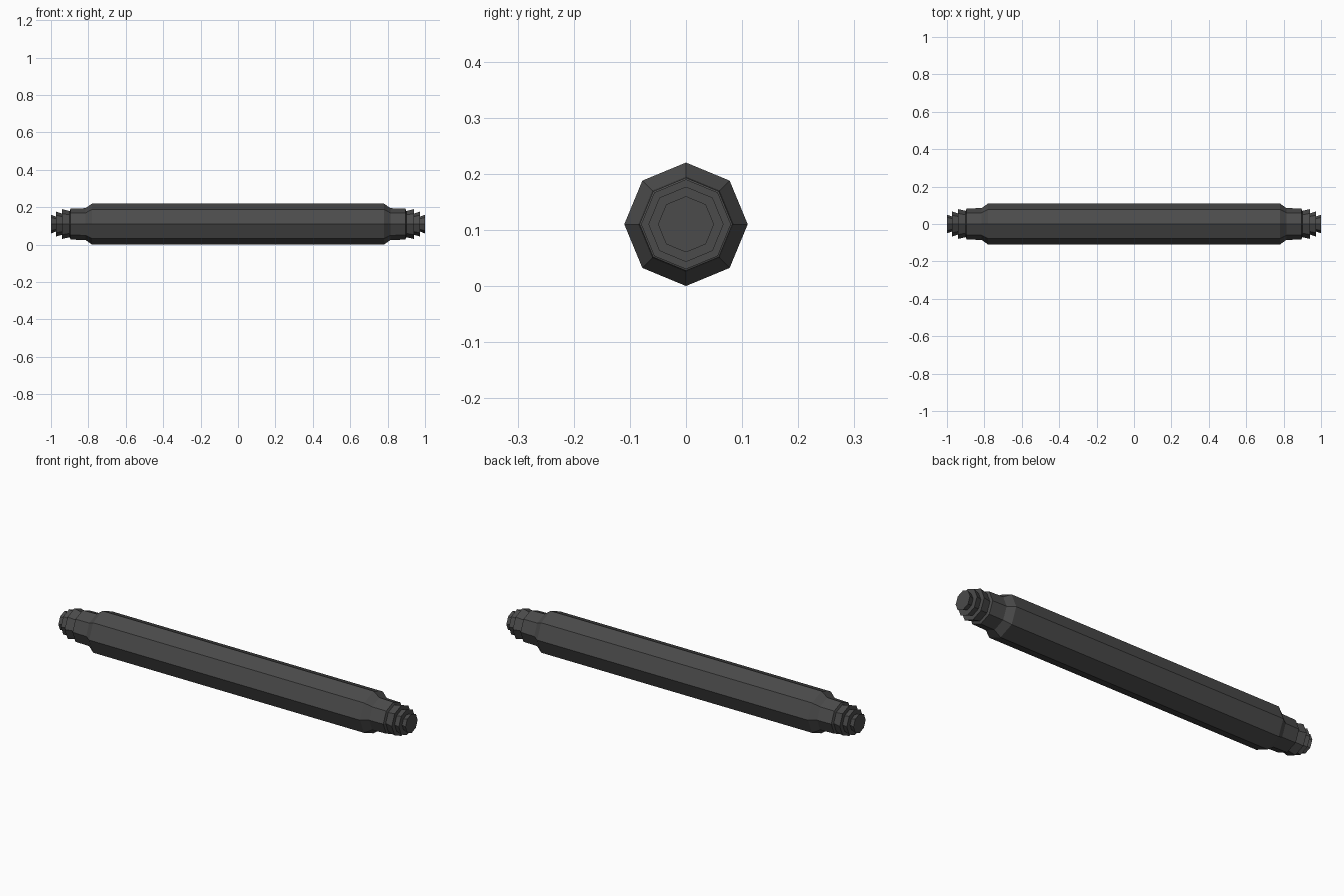
import bpy, bmesh
from math import sin, cos, pi

if "Cube" in bpy.data.objects:
    bpy.data.objects.remove(bpy.data.objects["Cube"])

SIDES, AXIS_Z = 8, 0.11
mat = bpy.data.materials.new("dark_grey")
mat.diffuse_color = (0.07, 0.07, 0.07, 1)
mat.use_nodes = True
mat.node_tree.nodes["Principled BSDF"].inputs["Base Color"].default_value = mat.diffuse_color


def lathe(name, profile):
    """Closed octagonal solid around the x axis from (x, radius) points."""
    bm = bmesh.new()
    rings = [[bm.verts.new((x, r * cos(2 * pi * i / SIDES), AXIS_Z + r * sin(2 * pi * i / SIDES)))
              for i in range(SIDES)] for x, r in profile]
    for a, b in zip(rings, rings[1:]):
        for i in range(SIDES):
            j = (i + 1) % SIDES
            bm.faces.new((a[i], a[j], b[j], b[i]))
    bm.faces.new(rings[0])
    bm.faces.new(rings[-1])
    bmesh.ops.recalc_face_normals(bm, faces=bm.faces)
    me = bpy.data.meshes.new(name)
    bm.to_mesh(me)
    bm.free()
    me.materials.append(mat)
    bpy.context.collection.objects.link(bpy.data.objects.new(name, me))


# Half profile: grip, shoulder, collar, then three flared steps to the tip
half = [(0.78, 0.11), (0.815, 0.085), (0.895, 0.083), (0.9, 0.07),
        (0.942, 0.08), (0.942, 0.057), (0.973, 0.067), (0.973, 0.04), (1.0, 0.05)]
lathe("roller_bar", [(-x, r) for x, r in reversed(half)] + half)
